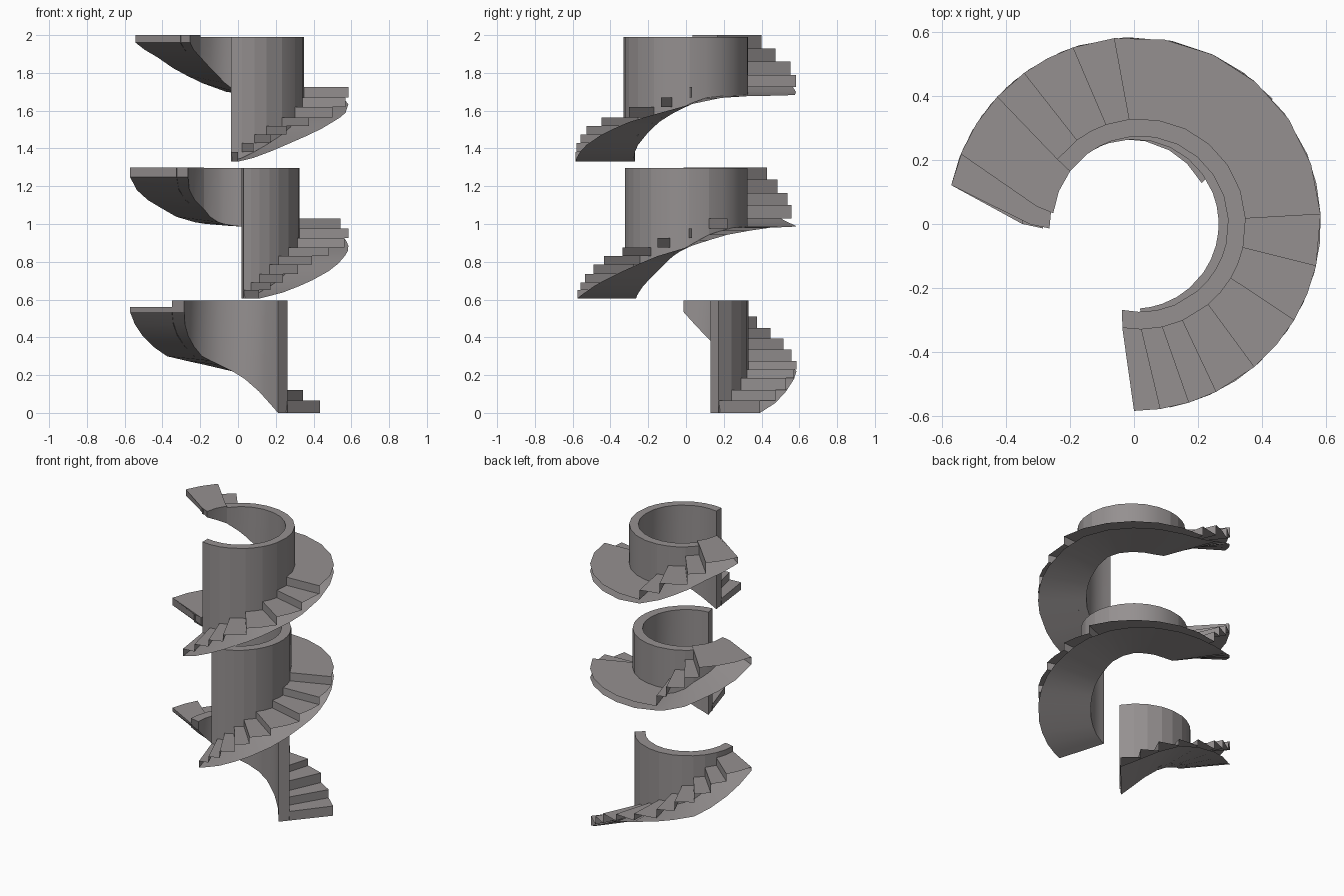
import bpy, bmesh, math

if "Cube" in bpy.data.objects:
    bpy.data.objects.remove(bpy.data.objects["Cube"])

R_OUT = 0.585

stone = bpy.data.materials.new("dark_stone")
stone.diffuse_color = (0.30, 0.28, 0.28, 1)
stone.use_nodes = True
stone.node_tree.nodes["Principled BSDF"].inputs["Base Color"].default_value = stone.diffuse_color


def lerp_table(table, a):
    for (a0, z0), (a1, z1) in zip(table, table[1:]):
        if a <= a1:
            return z0 + (z1 - z0) * max(0, a - a0) / (a1 - a0)
    return table[-1][1]


def flight(name, risers, under, end, wall_top, skew0, skew1, shift, r_in=0.27, r_wall=0.33):
    """Loft one helical flight: flat treads, sloping soffit and inner wall with a level top.
    The outer side between treads and soffit stays open."""
    start = risers[0][0]

    # Sections (angle, tread height), doubled at each riser
    sections = []
    for i, (a, top) in enumerate(risers):
        nxt = risers[i + 1][0] if i + 1 < len(risers) else end
        n = max(1, math.ceil((nxt - a) / 16))
        sections += [(a + (nxt - a) * k / n, top) for k in range(n + 1)]

    bm = bmesh.new()
    rings = []
    for a, top in sections:
        low = lerp_table(under, a)
        # The end cuts are not quite radial: the inner edge runs on further
        skew = skew0 * max(0, 1 - (a - start) / 35) + skew1 * max(0, 1 - (end - a) / 35)
        wt = max(wall_top, top)

        def pt(r, z):
            t = (R_OUT - r) / (R_OUT - r_in)
            ang = math.radians(a + skew * t)
            return bm.verts.new((r * math.cos(ang) + shift * min(1, t * 1.3), r * math.sin(ang), z))

        rings.append([pt(r_in, low), pt(R_OUT, low), pt(R_OUT, top), pt(r_wall, top),
                      pt(r_wall, wt), pt(r_in, wt), pt(r_wall, low)])
    # Soffit, tread (and riser), wall outside above and below the tread, wall top, wall inside
    strips = [(0, 1), (2, 3), (3, 4), (6, 3), (4, 5), (5, 0)]
    for p, q in zip(rings, rings[1:]):
        for i, j in strips:
            bm.faces.new((p[i], p[j], q[j], q[i]))
    # End cuts
    bm.faces.new(rings[0][5::-1])
    bm.faces.new(rings[-1][:6])
    flat = [f for f in bm.faces if f.calc_area() < 1e-7]
    bmesh.ops.delete(bm, geom=flat, context='FACES_ONLY')
    bmesh.ops.remove_doubles(bm, verts=bm.verts, dist=1e-5)
    bmesh.ops.recalc_face_normals(bm, faces=bm.faces)
    me = bpy.data.meshes.new(name)
    bm.to_mesh(me)
    bm.free()
    me.materials.append(stone)
    ob = bpy.data.objects.new(name, me)
    bpy.context.collection.objects.link(ob)
    bpy.context.view_layer.objects.active = ob
    ob.select_set(True)
    bpy.ops.object.shade_smooth_by_angle(angle=math.radians(25))
    ob.select_set(False)


# Bottom flight: short turn around the back
flight("lower_flight",
       [(42, .065), (54, .12), (65, .185), (78, .23), (92, .275), (107, .335),
        (118, .395), (130, .45), (140, .51), (150, .56)],
       [(42, 0), (50, .03), (66, .12), (80, .19), (92, .22), (110, .26), (130, .30),
        (142, .36), (155, .44), (168, .535)],
       168, .595, -13, 15, -.02, .265, .33)

# Middle flight with a landing at the back right
flight("middle_flight",
       [(-79, .65), (-73, .69), (-66, .735), (-57, .785), (-48, .83), (-35, .875),
        (-15, .925), (3, .975), (22, 1.03), (107, 1.10), (113, 1.165), (124, 1.235), (133, 1.30)],
       [(-79, .605), (-65, .64), (-40, .73), (-15, .83), (0, .875), (20, .94), (45, .98),
        (100, .99), (120, 1.02), (133, 1.08), (153, 1.16), (168, 1.25)],
       168, 1.297, -7, 15, 0, .265, .325)

# Upper flight with a larger landing
flight("upper_flight",
       [(-90, 1.38), (-82, 1.43), (-73, 1.475), (-64, 1.52), (-50, 1.565), (-31, 1.62),
        (-13, 1.67), (3, 1.725), (96, 1.79), (109, 1.86), (126, 1.93), (137, 2.0)],
       [(-90, 1.33), (-80, 1.355), (-59, 1.44), (-31, 1.54), (-13, 1.59), (3, 1.635),
        (22, 1.675), (92, 1.685), (110, 1.75), (127, 1.83), (136, 1.88), (158, 1.96)],
       158, 1.99, -12, 15, .02, .275, .33)
